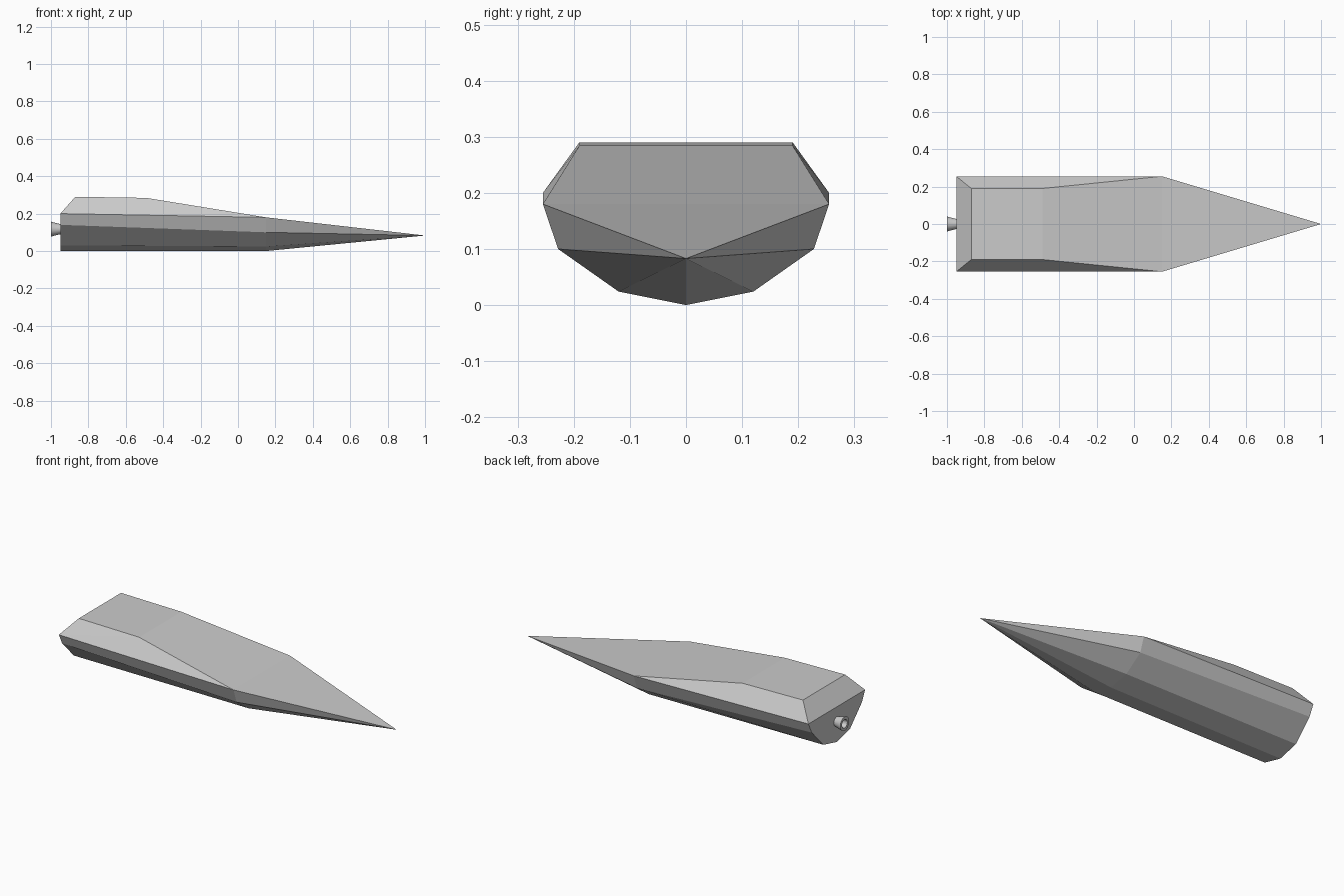
import bpy, bmesh, math

if "Cube" in bpy.data.objects:
    bpy.data.objects.remove(bpy.data.objects["Cube"])


def finish(name, bm):
    bmesh.ops.remove_doubles(bm, verts=bm.verts, dist=1e-5)
    bmesh.ops.recalc_face_normals(bm, faces=bm.faces)
    mesh = bpy.data.meshes.new(name)
    bm.to_mesh(mesh)
    bm.free()
    obj = bpy.data.objects.new(name, mesh)
    bpy.context.collection.objects.link(obj)
    return obj


# Hull: half sections from keel to gunwale (y, z), joined and run to a pointed nose
stern_half = [(0, 0), (0.12, 0.03), (0.226, 0.14), (0.255, 0.20)]
mid_half = [(0, 0), (0.12, 0.024), (0.228, 0.10), (0.255, 0.18)]


def section(bm, x, half):
    full = [(-y, z) for y, z in reversed(half[1:])] + half
    return [bm.verts.new((x, y, z)) for y, z in full]


bm = bmesh.new()
stern = section(bm, -0.95, stern_half)
mid = section(bm, 0.15, mid_half)
nose = bm.verts.new((1.0, 0, 0.083))
for i in range(len(stern) - 1):
    bm.faces.new((stern[i], stern[i + 1], mid[i + 1], mid[i]))
    bm.faces.new((mid[i], mid[i + 1], nose))
bm.faces.new(stern)                                   # flat transom

# Raised deck with bevelled sides and sloping back
rear = [bm.verts.new((-0.87, s * 0.19, 0.29)) for s in (-1, 1)]
fore = [bm.verts.new((-0.49, s * 0.19, 0.284)) for s in (-1, 1)]
bm.faces.new((stern[0], stern[-1], rear[1], rear[0]))
bm.faces.new((rear[0], rear[1], fore[1], fore[0]))
bm.faces.new((fore[0], fore[1], mid[-1], mid[0]))
bm.faces.new((mid[0], mid[-1], nose))
for k, e in ((0, 0), (1, -1)):
    bm.faces.new((stern[e], rear[k], fore[k]))
    bm.faces.new((stern[e], fore[k], mid[e]))
finish("hull", bm)

# Exhaust nozzle: flared hollow ring on the transom
profile = [(-0.945, 0.027), (-0.955, 0.028), (-1.0, 0.040), (-1.0, 0.024), (-0.955, 0.018)]
sides = 16
bm = bmesh.new()
rings = [[bm.verts.new((x, r * math.cos(2 * math.pi * i / sides),
                        0.117 + r * math.sin(2 * math.pi * i / sides)))
          for i in range(sides)] for x, r in profile]
for a, b in zip(rings, rings[1:]):
    for i in range(sides):
        j = (i + 1) % sides
        bm.faces.new((a[i], a[j], b[j], b[i]))
bm.faces.new(rings[0])
bm.faces.new(rings[-1])
nozzle = finish("nozzle", bm)
bpy.context.view_layer.objects.active = nozzle
nozzle.select_set(True)
bpy.ops.object.shade_smooth_by_angle(angle=math.radians(35))
